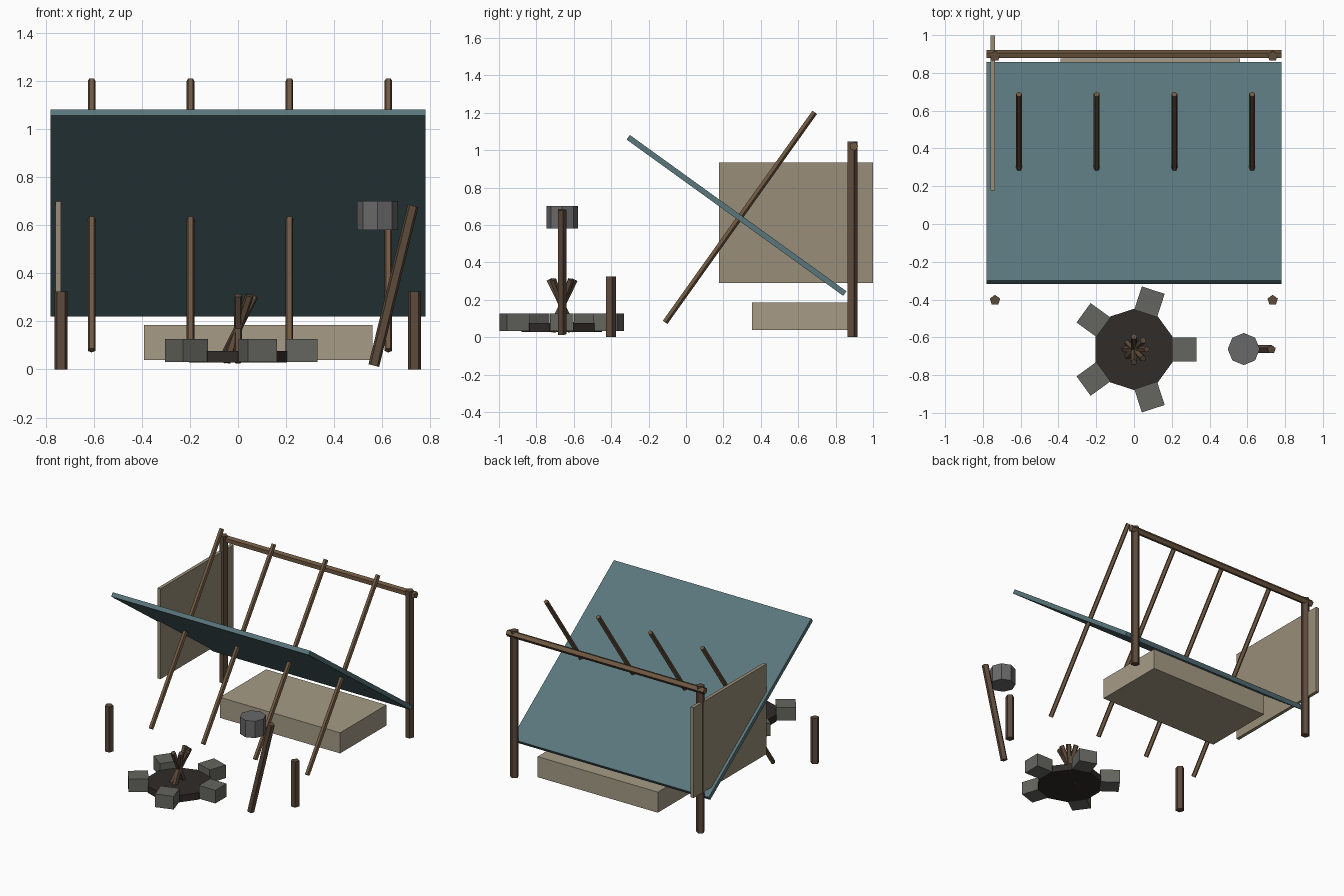
import bpy
from math import radians, sin, cos, pi
from mathutils import Vector

if "Cube" in bpy.data.objects:
    bpy.data.objects.remove(bpy.data.objects["Cube"])


def mat(name, rgb):
    m = bpy.data.materials.new(name)
    m.diffuse_color = (*rgb, 1)
    m.use_nodes = True
    m.node_tree.nodes["Principled BSDF"].inputs["Base Color"].default_value = m.diffuse_color
    return m


TARP = mat("tarp_teal", (0.10, 0.18, 0.20))
CANVAS = mat("canvas_tan", (0.38, 0.33, 0.24))
PANEL = mat("panel_tan", (0.32, 0.27, 0.19))
POLE = mat("pole_wood", (0.16, 0.10, 0.055))
BARK = mat("bark_wood", (0.11, 0.07, 0.045))
STONE = mat("stone_grey", (0.13, 0.13, 0.115))
ASH = mat("ash_black", (0.03, 0.025, 0.022))
IRON = mat("pot_grey", (0.14, 0.14, 0.14))


def finish(name, m):
    ob = bpy.context.object
    ob.name = name
    ob.data.materials.append(m)
    return ob


def box(name, center, size, m, rot=(0, 0, 0)):
    bpy.ops.mesh.primitive_cube_add(size=1, location=center, rotation=rot)
    ob = finish(name, m)
    ob.scale = size
    return ob


def rod(name, a, b, r, m, sides=5):
    a, b = Vector(a), Vector(b)
    d = b - a
    bpy.ops.mesh.primitive_cylinder_add(vertices=sides, radius=r, depth=d.length, location=(a + b) / 2)
    ob = finish(name, m)
    ob.rotation_euler = Vector((0, 0, 1)).rotation_difference(d).to_euler()
    return ob


# Upright posts, tall at the back and short at the front
for side, x in (("left", -0.736), ("right", 0.734)):
    rod(f"back_post_{side}", (x, 0.888, 0), (x, 0.888, 1.047), 0.029, BARK)
    rod(f"front_post_{side}", (x, -0.404, 0), (x, -0.404, 0.325), 0.029, BARK)

# Ridge beam and leaning rafters
rod("ridge_beam", (-0.78, 0.897, 1.02), (0.78, 0.897, 1.02), 0.024, POLE)
for i in range(4):
    x = -0.609 + 0.4115 * i
    rod(f"rafter_{i + 1}", (x, -0.113, 0.08), (x, 0.687, 1.203), 0.0165, POLE)

# Sloping tarp, side panel and bedroll
box("tarp", (0, 0.27, 0.651), (1.56, 1.428, 0.03), TARP, (radians(-35.8), 0, 0))
box("side_panel", (-0.748, 0.588, 0.612), (0.024, 0.822, 0.645), PANEL)
box("bed", (0.085, 0.614, 0.112), (0.95, 0.522, 0.147), CANVAS)

# Fire pit with a ring of stones
FY = -0.664
rod("fire_bed", (0, FY, 0.028), (0, FY, 0.077), 0.215, ASH, 10)
for i in range(5):
    a = i * 2 * pi / 5
    box(f"fire_stone_{i + 1}", (0.265 * cos(a), FY + 0.265 * sin(a), 0.079),
        (0.13, 0.127, 0.094), STONE, (0, 0, a))

# Crossed firewood
for i in range(5):
    a = -pi / 2 + i * pi / 4
    d = Vector((0.068 * cos(a), 0.068 * sin(a), 0.138))
    c = Vector((0, FY, 0.17))
    rod(f"firewood_{i + 1}", c - d, c + d, 0.018, BARK)

# Leaning pot stake and hanging pot
rod("pot_stake", (0.565, FY, 0.016), (0.728, FY, 0.681), 0.024, BARK)
rod("cooking_pot", (0.581, FY + 0.002, 0.58), (0.581, FY + 0.002, 0.70), 0.085, IRON, 8)
